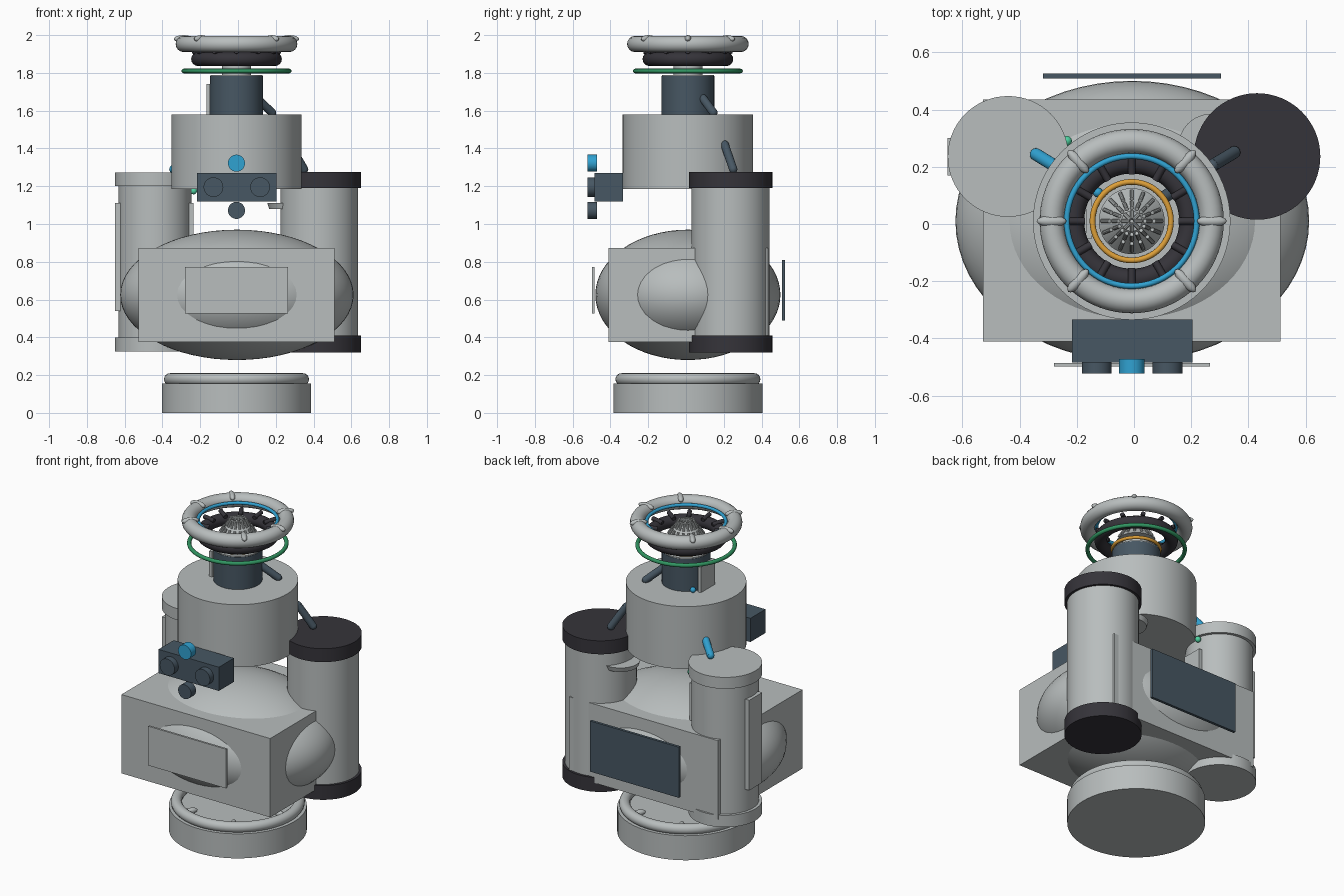
import bpy, math
from mathutils import Vector

cube = bpy.data.objects.get("Cube")
if cube:
    bpy.data.objects.remove(cube)


def material(name, rgb):
    m = bpy.data.materials.new(name)
    m.use_nodes = True
    m.diffuse_color = (*rgb, 1)
    bsdf = next(n for n in m.node_tree.nodes if n.type == 'BSDF_PRINCIPLED')
    bsdf.inputs["Base Color"].default_value = (*rgb, 1)
    return m


GREY = material("light grey", (0.48, 0.51, 0.51))
DARK = material("charcoal", (0.036, 0.034, 0.042))
SLATE = material("slate blue", (0.063, 0.095, 0.125))
CYAN = material("cyan", (0.03, 0.36, 0.64))
ORANGE = material("orange", (0.73, 0.35, 0.04))
GREEN = material("green", (0.03, 0.30, 0.12))
MINT = material("mint green", (0.08, 0.65, 0.36))

CX, CY = -0.008, 0.01   # main axis of the hull


def finish(name, mat, smooth=True):
    o = bpy.context.object
    o.name = name
    o.data.materials.append(mat)
    if smooth:
        bpy.ops.object.shade_smooth_by_angle(angle=math.radians(35))
    return o


def box(name, mat, x0, x1, y0, y1, z0, z1):
    bpy.ops.mesh.primitive_cube_add(size=1, location=((x0 + x1) / 2, (y0 + y1) / 2, (z0 + z1) / 2))
    bpy.context.object.scale = (x1 - x0, y1 - y0, z1 - z0)
    return finish(name, mat, False)


def rod(name, mat, a, b, r, r2=None, sides=64):
    a, b = Vector(a), Vector(b)
    d = b - a
    bpy.ops.mesh.primitive_cone_add(vertices=sides, radius1=r, radius2=r if r2 is None else r2,
                                    depth=d.length, location=(a + b) / 2,
                                    rotation=d.to_track_quat('Z', 'Y').to_euler())
    return finish(name, mat)


def drum(name, mat, r, z0, z1, x=CX, y=CY, r2=None):
    return rod(name, mat, (x, y, z0), (x, y, z1), r, r2)


def ring(name, mat, major, minor, z):
    bpy.ops.mesh.primitive_torus_add(major_radius=major, minor_radius=minor, location=(CX, CY, z),
                                     major_segments=72, minor_segments=16)
    return finish(name, mat)


def ball(name, mat, loc, size, turn=0, seg=24):
    bpy.ops.mesh.primitive_uv_sphere_add(segments=seg, ring_count=seg // 2, location=loc,
                                         rotation=(0, 0, turn))
    bpy.context.object.scale = size
    return finish(name, mat)


def strut(name, mat, a, b, r=0.022):
    rod(name, mat, a, b, r, sides=20)
    for p in (a, b):
        ball(name + "_end", mat, p, (r, r, r), seg=16)


def polar(r, angle, z):
    return (CX + r * math.cos(angle), CY + r * math.sin(angle), z)


# Base with lower ring and fasteners
drum("base", GREY, 0.395, 0, 0.155)
ring("base_ring", GREY, 0.352, 0.032, 0.178)
for i in range(6):
    a = i * math.pi / 3
    ball("base_fastener", GREY, polar(0.30, a, 0.175), (0.045, 0.018, 0.018), a, 16)

# Main body: rounded hull pushed through a box
ball("hull", GREY, (CX + 0.002, CY, 0.625), (0.618, 0.49, 0.345), seg=64)
box("body_box", GREY, -0.528, 0.512, -0.41, 0.435, 0.375, 0.873)
box("front_plate", GREY, -0.28, 0.265, -0.498, -0.485, 0.525, 0.773)
box("rear_panel", SLATE, -0.318, 0.304, 0.508, 0.525, 0.49, 0.81)

# Side tanks
drum("right_tank", GREY, 0.193, 0.33, 1.265, -0.44, 0.236)
for z0, z1 in ((0.325, 0.40), (1.20, 1.272)):
    drum("right_tank_cap", GREY, 0.211, z0, z1, -0.44, 0.236)
box("right_tank_rail", GREY, -0.652, -0.235, 0.17, 0.30, 0.54, 1.11)
drum("left_tank", GREY, 0.206, 0.33, 1.265, 0.43, 0.236)
for z0, z1 in ((0.32, 0.41), (1.19, 1.275)):
    drum("left_tank_cap", DARK, 0.221, z0, z1, 0.43, 0.236)

# Dish beside the left tank
drum("dish", GREY, 0.105, 1.08, 1.11, 0.27, 0.27, 0.115)
drum("dish_feed", ORANGE, 0.016, 1.11, 1.17, 0.25, 0.24)

# Upper drum, neck and their fittings
drum("upper_drum", GREY, 0.345, 1.185, 1.58)
drum("neck", SLATE, 0.14, 1.58, 1.784)
drum("neck_cap", GREY, 0.138, 1.784, 1.79)
box("neck_plate", GREY, -0.167, -0.147, -0.05, 0.09, 1.58, 1.74)
strut("neck_strut", SLATE, (0.10, 0.09, 1.665), (0.18, 0.145, 1.59))
strut("left_strut", SLATE, (0.275, 0.205, 1.42), (0.35, 0.25, 1.29))
strut("right_strut", CYAN, (-0.28, 0.205, 1.36), (-0.342, 0.243, 1.29))
ball("neck_lamp", CYAN, (-0.126, 0.11, 1.595), (0.017,) * 3)
ball("drum_lamp", MINT, (-0.235, 0.29, 1.175), (0.018,) * 3)

# Sensor box with lenses
box("sensor_box", SLATE, -0.217, 0.205, -0.484, -0.333, 1.12, 1.27)
for name, mat, x, z, r in (("right_lens", SLATE, -0.13, 1.195, 0.052),
                           ("left_lens", SLATE, 0.117, 1.195, 0.052),
                           ("upper_lens", CYAN, -0.008, 1.322, 0.045),
                           ("lower_lens", SLATE, -0.008, 1.072, 0.045)):
    rod(name, mat, (x, -0.472, z), (x, -0.522, z), r, sides=40)

# Docking head rings
ring("green_ring", GREEN, 0.279, 0.012, 1.81)
ring("orange_ring", ORANGE, 0.137, 0.010, 1.81)
ring("dark_ring", DARK, 0.203, 0.037, 1.873)
ring("cyan_ring", CYAN, 0.227, 0.010, 1.957)
ring("docking_ring", GREY, 0.279, 0.043, 1.953)
for i in range(12):
    a = i * math.pi / 6
    rod("dark_rib", DARK, polar(0.165, a, 1.905), polar(0.235, a, 1.915), 0.013, sides=12)
for deg in (0, 48, 132, 180, 228, 312):
    a = math.radians(deg)
    ball("docking_bolt", GREY, polar(0.28, a, 1.98), (0.052, 0.02, 0.02), a, 16)

# Central probe with rows of pins along its slope
drum("probe_post", GREY, 0.077, 1.785, 1.86)
drum("probe_cone", GREY, 0.115, 1.855, 1.96, r2=0.035)
for count, r0, r1, z0, z1 in ((8, 0.035, 0.008, 1.965, 1.975),
                              (16, 0.066, 0.046, 1.925, 1.962),
                              (16, 0.105, 0.078, 1.875, 1.918)):
    for i in range(count):
        a = i * math.tau / count
        rod("probe_pin", GREY, polar(r0, a, z0), polar(r1, a, z1), 0.007, sides=10)
